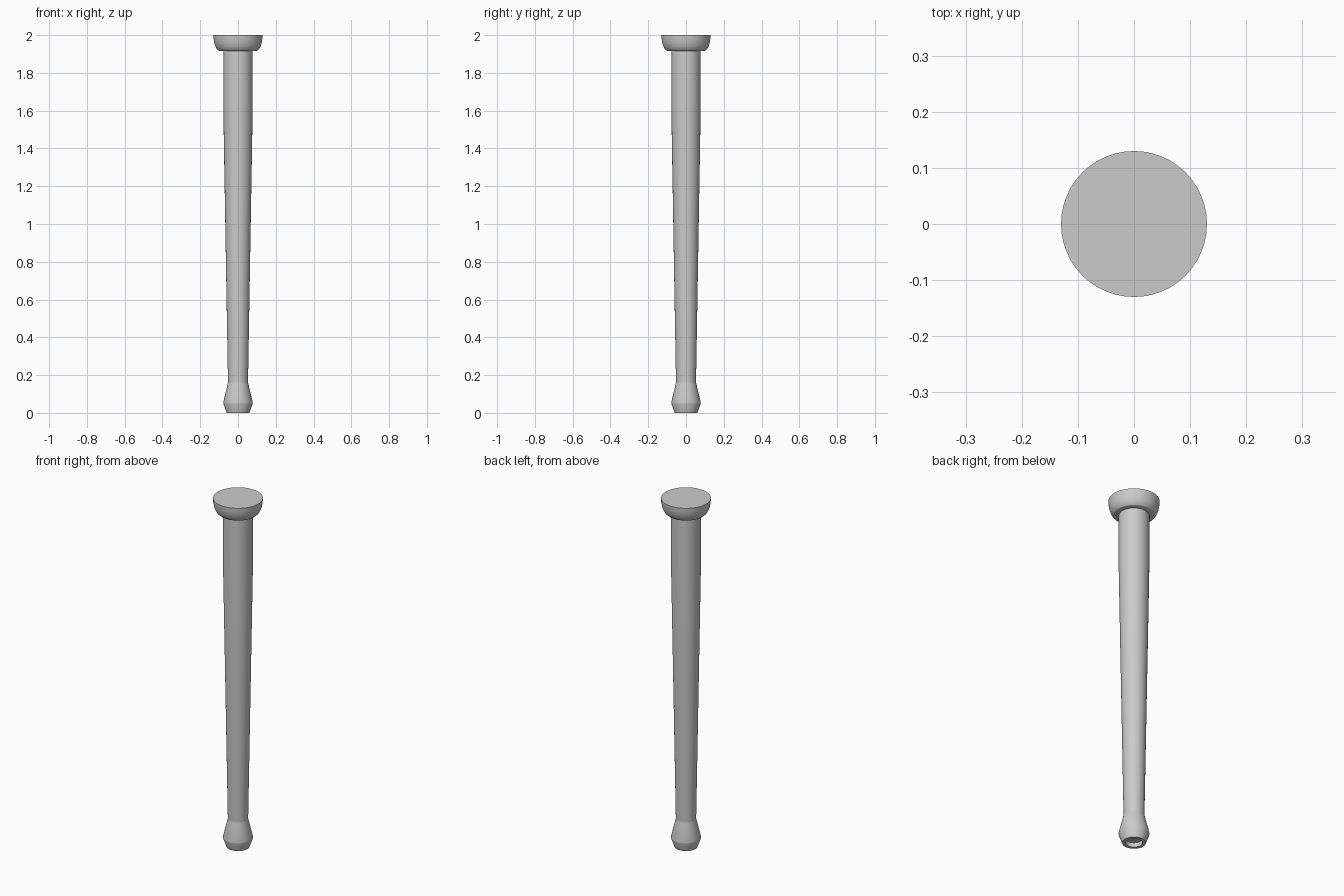
import bpy, bmesh, math

if "Cube" in bpy.data.objects:
    bpy.data.objects.remove(bpy.data.objects["Cube"])

SIDES = 48


def lathe(name, profile):
    """Revolve (radius, z) points around z and cap both ends."""
    bm = bmesh.new()
    rings = []
    for r, z in profile:
        rings.append([bm.verts.new((r * math.cos(2 * math.pi * i / SIDES),
                                    r * math.sin(2 * math.pi * i / SIDES), z))
                      for i in range(SIDES)])
    for a, b in zip(rings, rings[1:]):
        for i in range(SIDES):
            j = (i + 1) % SIDES
            bm.faces.new((a[i], a[j], b[j], b[i]))
    bm.faces.new(rings[0][::-1])
    bm.faces.new(rings[-1])
    bmesh.ops.recalc_face_normals(bm, faces=bm.faces[:])
    mesh = bpy.data.meshes.new(name)
    bm.to_mesh(mesh)
    bm.free()
    obj = bpy.data.objects.new(name, mesh)
    bpy.context.collection.objects.link(obj)
    bpy.ops.object.select_all(action='DESELECT')
    obj.select_set(True)
    bpy.context.view_layer.objects.active = obj
    bpy.ops.object.shade_smooth_by_angle(angle=math.radians(20))
    return obj


# Flared foot with a shallow recess underneath
lathe("foot", [(0.043, 0.025), (0.043, 0.0), (0.06, 0.0), (0.078, 0.05),
               (0.078, 0.056), (0.053, 0.16)])

# Long shaft, straight near the top and tapering downwards
lathe("shaft", [(0.053, 0.16), (0.078, 1.62), (0.078, 1.915)])

# Rounded bowl-shaped cap with a flat top
cap = [(0.095 + 0.035 * math.sin(a), 2.0 - 0.085 * math.cos(a))
       for a in (math.radians(15 * k) for k in range(7))]
lathe("cap", [(0.078, 1.915)] + cap)
